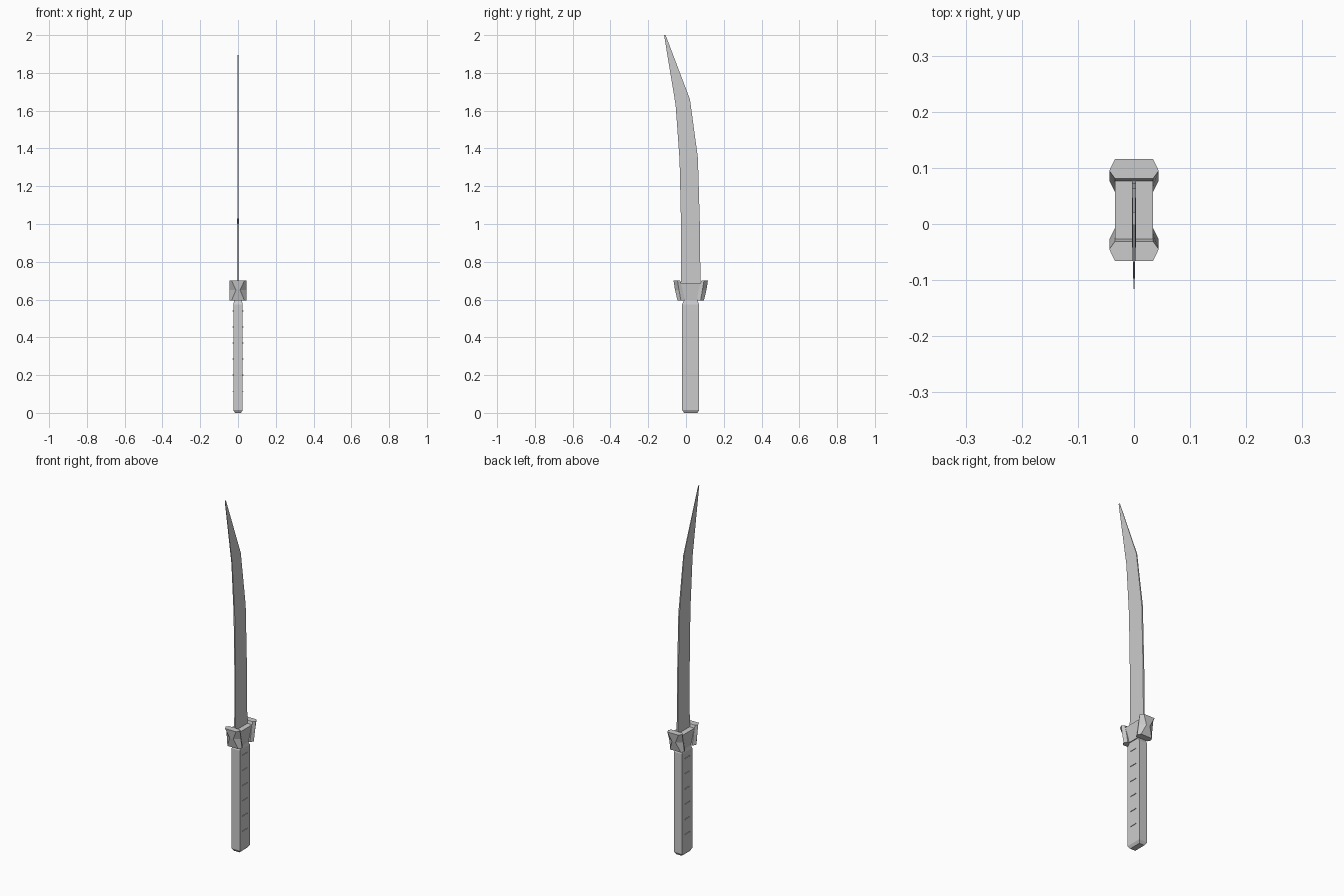
import bpy

if "Cube" in bpy.data.objects:
    bpy.data.objects.remove(bpy.data.objects["Cube"])

CY = 0.025  # centre of handle and guard along y


def make(name, verts, faces):
    me = bpy.data.meshes.new(name)
    me.from_pydata(verts, [], faces)
    me.update()
    ob = bpy.data.objects.new(name, me)
    bpy.context.collection.objects.link(ob)
    # consistent outward normals
    import bmesh
    bm = bmesh.new()
    bm.from_mesh(me)
    bmesh.ops.recalc_face_normals(bm, faces=bm.faces)
    bm.to_mesh(me)
    bm.free()
    return ob


def loft(name, rings):
    """Skin a stack of equal-sized rings and cap both ends."""
    n = len(rings[0])
    verts = [v for r in rings for v in r]
    faces = [tuple(range(n)), tuple(range(len(verts) - n, len(verts)))]
    for k in range(len(rings) - 1):
        for i in range(n):
            j = (i + 1) % n
            faces.append((k * n + i, k * n + j, (k + 1) * n + j, (k + 1) * n + i))
    return make(name, verts, faces)


def rect(hx, y0, y1, z):
    return [(-hx, y0, z), (hx, y0, z), (hx, y1, z), (-hx, y1, z)]


# Curved blade: half thickness, front edge y, back edge y, front z, back z
stations = [(.004, -.028, .077, .66, .66), (.004, -.026, .073, .98, 1.01),
            (.0035, -.034, .063, 1.34, 1.35), (.0025, -.055, .021, 1.63, 1.66),
            (.0008, -.116, -.108, 2.0, 2.0)]
loft("blade", [[(-t, a, za), (t, a, za), (t, b, zb), (-t, b, zb)]
               for t, a, b, za, zb in stations])

# Handle with chamfered ends
loft("handle", [rect(.016, -.010, .060, 0), rect(.025, -.020, .070, .015),
                rect(.025, -.020, .070, .575), rect(.018, -.005, .055, .605)])

# Small horizontal grip ridges on both broad sides
for side in (-1, 1):
    for k in range(6):
        z = .115 + k * .085
        ring = [rect(.0025, CY - .02, CY + .02, z + dz) for dz in (-.002, .002)]
        ridge = loft("grip_ridge", ring)
        ridge.location.x = side * .026

# Guard core, flaring upward
loft("guard_core", [rect(.025, CY - .042, CY + .042, .595),
                    rect(.034, CY - .064, CY + .064, .685)])

# Faceted guard ends: z, inner y, side y, outer y, outer half width
levels = [(.595, .032, .052, .070, .034), (.65, .042, .062, .083, .011),
          (.70, .056, .070, .091, .034)]
for name, s in (("guard_front_end", -1), ("guard_back_end", 1)):
    loft(name, [[(-.034, CY + s * a, z), (.034, CY + s * a, z),
                 (.044, CY + s * m, z), (w, CY + s * o, z),
                 (-w, CY + s * o, z), (-.044, CY + s * m, z)]
                for z, a, m, o, w in levels])
